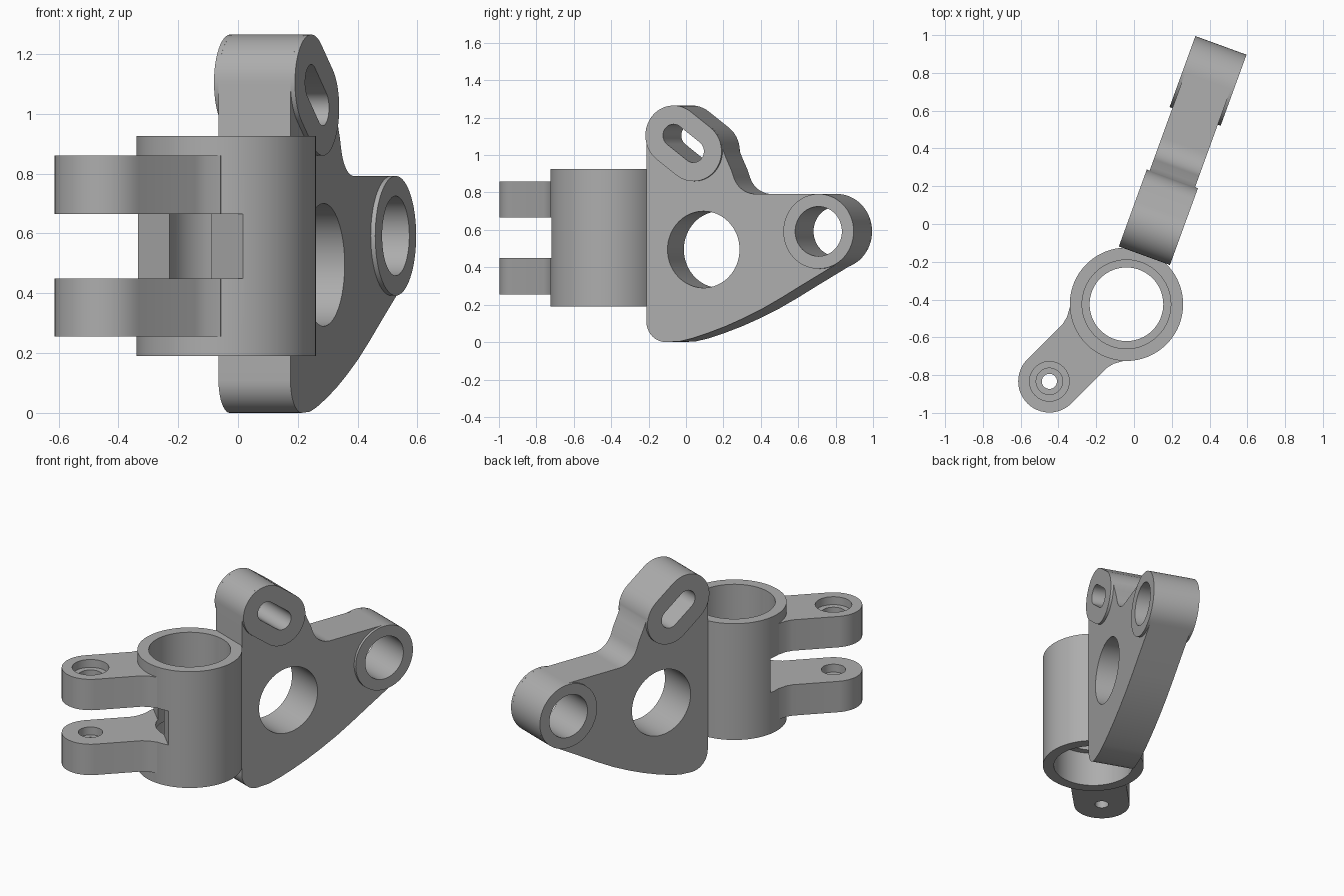
import bpy, bmesh
from math import radians, cos, sin, atan2, hypot
from mathutils import Matrix, Vector

cube = bpy.data.objects.get("Cube")
if cube:
    bpy.data.objects.remove(cube)

metal = bpy.data.materials.new("grey metal")
metal.use_nodes = True
GREY = (0.42, 0.42, 0.42, 1)
metal.diffuse_color = GREY
metal.node_tree.nodes["Principled BSDF"].inputs["Base Color"].default_value = GREY


def arc(cx, cy, r, start, end, n=24):
    """Points along a circular arc, angles in degrees."""
    steps = [radians(start + (end - start) * i / n) for i in range(n + 1)]
    return [(cx + r * cos(a), cy + r * sin(a)) for a in steps]


def circle(cx, cy, r, n=64):
    return arc(cx, cy, r, 0, 360, n)[:-1]


def obround(a, b, r):
    """Slot outline around two centres."""
    t = atan2(b[1] - a[1], b[0] - a[0]) * 180 / radians(180)
    return arc(*a, r, t + 90, t + 270) + arc(*b, r, t - 90, t + 90)


def prism(name, outline, low, high, frame):
    """Extrude an outline along the local z axis of a frame."""
    bm = bmesh.new()
    face = bm.faces.new([bm.verts.new((x, y, low)) for x, y in outline])
    new = bmesh.ops.extrude_face_region(bm, geom=[face])["geom"]
    bmesh.ops.translate(bm, vec=(0, 0, high - low),
                        verts=[v for v in new if isinstance(v, bmesh.types.BMVert)])
    bmesh.ops.transform(bm, matrix=frame, verts=bm.verts)
    bmesh.ops.recalc_face_normals(bm, faces=bm.faces)
    mesh = bpy.data.meshes.new(name)
    bm.to_mesh(mesh)
    bm.free()
    mesh.materials.append(metal)
    obj = bpy.data.objects.new(name, mesh)
    bpy.context.collection.objects.link(obj)
    return obj


def cut(obj, cutters):
    """Subtract each (outline, low, high, frame) prism, then shade."""
    for spec in cutters:
        tool = prism("cutter", *spec)
        mod = obj.modifiers.new("cut", 'BOOLEAN')
        mod.operation, mod.solver, mod.object = 'DIFFERENCE', 'EXACT', tool
        deps = bpy.context.evaluated_depsgraph_get()
        mesh = bpy.data.meshes.new_from_object(obj.evaluated_get(deps))
        obj.modifiers.clear()
        obj.data = mesh
        bpy.data.objects.remove(tool)
    bpy.ops.object.select_all(action='DESELECT')
    obj.select_set(True)
    bpy.context.view_layer.objects.active = obj
    bpy.ops.object.shade_smooth_by_angle(angle=radians(30))


# Frames: barrel axis with local x along the lugs, and the slanted plate
barrel_frame = Matrix.Translation((-0.04, -0.425, 0)) @ Matrix.Rotation(radians(45), 4, 'Z')
along = Vector((cos(radians(70)), sin(radians(70)), 0))
up = Vector((0, 0, 1))
plate_frame = Matrix.Translation((0.055, -0.168, 0)) @ Matrix(
    (along, up, along.cross(up))).transposed().to_4x4()

# Barrel with a stepped bore and a flat slot between the lugs
bore = [(circle(0, 0, 0.195), 0, 1.2, barrel_frame),
        (circle(0, 0, 0.235), 0, 0.41, barrel_frame),
        (circle(0, 0, 0.235), 0.705, 1.2, barrel_frame)]
slot = [(-0.6, -0.4), (-0.168, -0.4), (-0.168, 0.4), (-0.6, 0.4)]
barrel = prism("barrel", circle(0, 0, 0.30, 96), 0.19, 0.925, barrel_frame)
cut(barrel, bore + [(slot, 0.45, 0.665, barrel_frame)])

# Clevis lugs with counterbored pin holes
PIN = -0.577
lug_outline = arc(PIN, 0, 0.165, 90, 270) + [
    (-0.31, -0.165), (-0.27, -0.175), (-0.225, -0.2),
    (-0.18, -0.17), (-0.18, 0.17),
    (-0.225, 0.2), (-0.27, 0.175), (-0.31, 0.165)]
for name, low, high, hole, recess in (("lower_lug", 0.255, 0.45, 0.04, 0.07),
                                      ("upper_lug", 0.665, 0.86, 0.07, 0.105)):
    lug = prism(name, lug_outline, low, high, barrel_frame)
    cut(lug, bore + [(circle(PIN, 0, hole), 0, 1.2, barrel_frame),
                     (circle(PIN, 0, recess), high - 0.05, 1.2, barrel_frame)])

# Side plate: slotted tower, concave shoulder, rounded end, curved underside
A, B, R = (0.16, 1.105), (0.273, 1.02), 0.16
END, END_R = (0.985, 0.592), 0.2
outline = (arc(0.11, 0.11, 0.11, 270, 180, 10)
           + arc(*A, R, 180, 54, 16) + arc(*B, R, 54, 5, 10)
           + [(0.455, 0.98), (0.483, 0.92)]
           + arc(0.62, 0.922, 0.13, 198, 270, 10)
           + arc(*END, END_R, 90, -62, 24)
           + [(0.88, 0.302), (0.77, 0.238), (0.66, 0.178), (0.55, 0.126),
              (0.45, 0.084), (0.35, 0.048), (0.26, 0.02), (0.19, 0.004)])
HALF, RAISED = 0.128, 0.144
plate = prism("side_plate", outline, -HALF, HALF, plate_frame)
slot_hole = (obround(A, B, 0.06), -0.3, 0.3, plate_frame)
end_hole = (circle(*END, 0.133), -0.3, 0.3, plate_frame)
window = (circle(0.325, 0.495, 0.205), -0.3, 0.3, plate_frame)
cut(plate, [slot_hole, end_hole, window])

# Raised pads around the slot and the end hole on both faces
for side, low, high in (("right", -RAISED, -HALF), ("left", HALF, RAISED)):
    cut(prism(side + "_slot_pad", obround(A, B, R), low, high, plate_frame), [slot_hole])
    cut(prism(side + "_end_pad", circle(*END, END_R), low, high, plate_frame), [end_hole])
